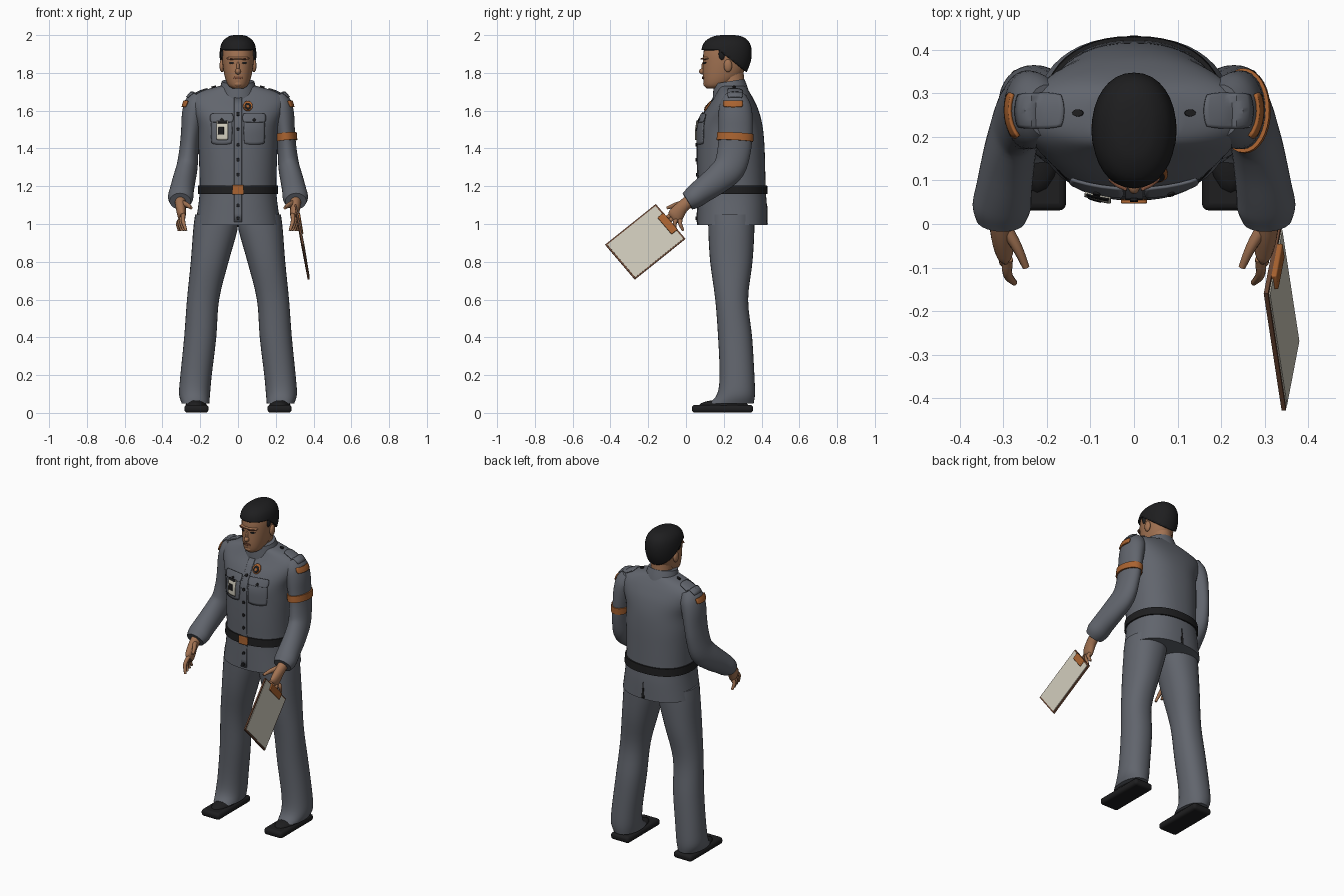
import bpy, bmesh, math
from mathutils import Vector
from mathutils.bvhtree import BVHTree

cube = bpy.data.objects.get("Cube")
if cube:
    bpy.data.objects.remove(cube)


def material(name, rgb):
    m = bpy.data.materials.new(name)
    m.use_nodes = True
    m.diffuse_color = (*rgb, 1)
    m.node_tree.nodes["Principled BSDF"].inputs["Base Color"].default_value = (*rgb, 1)
    return m


CLOTH = material("grey cloth", (0.12, 0.13, 0.153))
SKIN = material("skin", (0.36, 0.17, 0.085))
BLACK = material("black", (0.013, 0.013, 0.014))
ORANGE = material("orange", (0.40, 0.125, 0.03))
BROWN = material("brown board", (0.15, 0.065, 0.035))
PAPER = material("paper", (0.63, 0.6, 0.5))
LIPS = material("lip brown", (0.2, 0.075, 0.04))
made = []


def finish(name, bm, mat, recalc=True):
    if recalc:
        bmesh.ops.recalc_face_normals(bm, faces=bm.faces)
    me = bpy.data.meshes.new(name)
    bm.to_mesh(me)
    bm.free()
    me.materials.append(mat)
    ob = bpy.data.objects.new(name, me)
    bpy.context.collection.objects.link(ob)
    made.append(ob)
    return ob


def smooth_rows(rows, k):
    """Catmull-Rom interpolation of rows of numbers."""
    out = []
    for i in range(len(rows) - 1):
        a, b, c, d = (rows[max(0, min(len(rows) - 1, i + j))] for j in (-1, 0, 1, 2))
        for s in range(k):
            t = s / k
            out.append([0.5 * (2 * q + (r - p) * t + (2 * p - 5 * q + 4 * r - w) * t * t
                               + (3 * q - p - 3 * r + w) * t ** 3) for p, q, r, w in zip(a, b, c, d)])
    return out + [list(rows[-1])]


def loft_mesh(rows, flat=True, n=32, power=2.0, side=1, k=4):
    """Skin elliptical rings; each row is x, y, z, radius a, radius b."""
    rows = smooth_rows(rows, k)
    bm, rings = bmesh.new(), []
    mids = [Vector(r[:3]) for r in rows]
    for i, (x, y, z, a, b) in enumerate(rows):
        t = mids[min(i + 1, len(mids) - 1)] - mids[max(i - 1, 0)]
        t = Vector((0, 0, 1)) if flat else t.normalized()
        u = (Vector((1, 0, 0)) - t * t.x).normalized()
        v = t.cross(u)
        ring = []
        for j in range(n):
            c, s = math.cos(math.tau * j / n), math.sin(math.tau * j / n)
            c, s = (math.copysign(abs(w) ** (2 / power), w) for w in (c, s))
            p = mids[i] + u * a * c + v * b * s
            ring.append(bm.verts.new((p.x * side, p.y, p.z)))
        rings.append(ring)
    for r, q in zip(rings, rings[1:]):
        for j in range(n):
            bm.faces.new((r[j], r[j - 1], q[j - 1], q[j]))
    bm.faces.new(rings[0])
    bm.faces.new(rings[-1][::-1])
    bmesh.ops.recalc_face_normals(bm, faces=bm.faces)
    return bm


def loft(name, rows, mat, **kw):
    return finish(name, loft_mesh(rows, **kw), mat)


def box(name, mid, axes, mat, bevel=0.0):
    """Box from a centre and three half-axis vectors."""
    bm = bmesh.new()
    bmesh.ops.create_cube(bm, size=2)
    for v in bm.verts:
        v.co = Vector(mid) + sum((Vector(a) * c for a, c in zip(axes, v.co)), Vector())
    ob = finish(name, bm, mat)
    if bevel:
        m = ob.modifiers.new("Bevel", "BEVEL")
        m.width, m.segments = bevel, 3
    return ob


def ball(name, mid, size, mat):
    bm = bmesh.new()
    bmesh.ops.create_uvsphere(bm, u_segments=16, v_segments=10, radius=1)
    for v in bm.verts:
        v.co = Vector(mid) + Vector(p * q for p, q in zip(v.co, size))
    return finish(name, bm, mat)


def tree(ob):
    return BVHTree.FromPolygons([v.co for v in ob.data.vertices], [p.vertices for p in ob.data.polygons])


def patch(name, trees, mid, w, h, mat, normal=(0, -1, 0), up=(0, 0, 1), thick=0.006, lift=0.0, rnd=0.25, taper=1.0, n=10):
    """Thin plate draped on a surface; mid is outside the surface, normal faces out."""
    nrm, up, bm, grid = Vector(normal), Vector(up), bmesh.new(), []
    u = up.cross(nrm)
    for i in range(n + 1):
        for j in range(n + 1):
            s, t = 2 * j / n - 1, 2 * i / n - 1
            s, t = (s * (1 - rnd + rnd * math.sqrt(1 - t * t / 2)), t * (1 - rnd + rnd * math.sqrt(1 - s * s / 2)))
            s *= 1 + (taper - 1) * (t + 1) / 2
            p = Vector(mid) + u * s * w / 2 + up * t * h / 2
            hits = [x for x in (tr.ray_cast(p, -nrm) for tr in trees) if x[0]]
            p = min(hits, key=lambda x: x[3])[0] if hits else None
            grid.append(bm.verts.new(p + nrm * lift) if p else None)
    for i in range(n):
        for j in range(n):
            q = i * (n + 1) + j
            corners = [grid[q], grid[q + 1], grid[q + n + 2], grid[q + n + 1]]
            if all(corners):
                bm.faces.new(corners)
    for v in [v for v in bm.verts if not v.link_faces]:
        bm.verts.remove(v)
    ob = finish(name, bm, mat, recalc=False)
    m = ob.modifiers.new("Solidify", "SOLIDIFY")
    m.thickness, m.offset = thick, 1


# Jacket body, belt and collar
jacket = loft("jacket", [
    (0, .245, .995, .226, .186), (0, .245, 1.1, .21, .183), (0, .243, 1.18, .203, .179),
    (0, .24, 1.3, .205, .179), (0, .238, 1.42, .21, .177), (0, .235, 1.52, .215, .17),
    (0, .243, 1.6, .245, .142), (0, .25, 1.66, .255, .108), (0, .25, 1.7, .205, .085),
    (0, .245, 1.73, .1, .07)], CLOTH, power=2.3, n=48)
loft("belt", [(0, .243, 1.158, .213, .189), (0, .243, 1.205, .211, .187)], BLACK, power=2.3, n=48, k=1)
loft("collar", [(0, .24, 1.665, .105, .1), (0, .235, 1.71, .098, .092), (0, .228, 1.755, .086, .082)],
     CLOTH, flat=False)

# Arms, legs, hands and shoes, both sides
ARM = [(.2, .26, 1.675, .05, .06), (.222, .26, 1.63, .063, .083), (.238, .262, 1.57, .06, .09),
       (.25, .262, 1.48, .052, .09), (.26, .255, 1.39, .051, .088), (.27, .23, 1.3, .056, .085),
       (.285, .165, 1.235, .06, .076), (.298, .085, 1.175, .064, .066), (.304, .04, 1.14, .067, .06),
       (.306, .008, 1.12, .056, .05)]
LEG = [(.115, .24, 1.05, .112, .12), (.12, .24, .97, .117, .122), (.15, .24, .8, .1, .112),
       (.185, .242, .6, .085, .087), (.2, .26, .4, .085, .09), (.222, .27, .2, .083, .092),
       (.23, .265, .1, .082, .1), (.225, .24, .05, .073, .118)]
PALM = [(.305, .03, 1.13, .03, .032), (.303, -.02, 1.09, .027, .034), (.298, -.055, 1.045, .022, .042),
        (.295, -.07, 1.03, .014, .035)]
arms = []
for side, word in ((1, "left"), (-1, "right")):
    arms.append(loft(word + "_sleeve", ARM, CLOTH, flat=False, side=side))
    loft(word + "_trouser_leg", LEG, CLOTH, side=side, power=2.2)
    loft(word + "_palm", PALM, SKIN, flat=False, side=side, n=16)
    for i in range(4):
        f = i / 3
        root = Vector((.29, -.08, 1.05)).lerp(Vector((.307, -.03, 1.02)), f)
        tip = Vector((.275, -.135, .965)).lerp(Vector((.312, -.015, .965)), f)
        bend = (root + tip) / 2 + Vector((.008, -.008, .008))
        loft(f"{word}_finger_{i + 1}", [(*root, .012, .012), (*bend, .011, .011), (*tip, .007, .007)],
             SKIN, flat=False, side=side, n=10)
    loft(word + "_thumb", [(.295, -.01, 1.11, .016, .018), (.268, -.055, 1.1, .012, .014),
                           (.248, -.1, 1.085, .008, .008)], SKIN, flat=False, side=side, n=10)
    box(word + "_shoe", (.22 * side, .193, .022), ((.064, 0, 0), (0, .162, 0), (0, 0, .021)), BLACK, .016)
    ball(word + "_shoe_instep", (.222 * side, .2, .04), (.056, .13, .03), BLACK)
body = [tree(o) for o in [jacket] + arms]
front = body[:1]

# Armband on the left sleeve
loft("armband", [(.251, .261, 1.48, .06, .097), (.2545, .259, 1.44, .06, .097)], ORANGE, flat=False, k=1)

# Shoulder straps, strap buttons and sleeve patches
for side, word in ((1, "left"), (-1, "right")):
    patch(word + "_shoulder_strap", body, (.215 * side, .26, 2), .11, .08, CLOTH, (0, 0, 1), (0, 1, 0), rnd=.4)
    patch(word + "_strap_button", body, (.128 * side, .255, 2), .024, .016, BLACK, (0, 0, 1), (0, 1, 0), .008, rnd=1)
    patch(word + "_sleeve_patch", body, (.6 * side, .25, 1.635), .1, .034, ORANGE, (side, 0, 0), thick=.008, rnd=.3)

# Front placket, buckle, buttons, pockets and back vent
patch("placket", front, (0, -1, 1.34), .04, .66, CLOTH, thick=.004, rnd=0, n=14)
patch("buckle", front, (0, -1, 1.181), .06, .05, ORANGE, lift=.009, thick=.008, rnd=.1)
for i, z in enumerate((1.03, 1.1, 1.26, 1.34, 1.42, 1.5, 1.58)):
    patch(f"button_{i + 1}", front, (0, -1, z), .018, .018, BLACK, lift=.004, rnd=1, n=6)
for side, word in ((1, "left"), (-1, "right")):
    x = .085 * side
    patch(word + "_pocket", front, (x, -1, 1.495), .11, .15, CLOTH, thick=.007, rnd=.3)
    patch(word + "_pocket_flap", front, (x, -1, 1.56), .122, .046, CLOTH, lift=.006, thick=.007, rnd=.3)
    patch(word + "_pocket_button", front, (x, -1, 1.55), .016, .016, BLACK, lift=.012, rnd=1, n=6)
patch("back_vent", front, (0, 1, 1.05), .02, .1, BLACK, (0, 1, 0), thick=.002, rnd=0, taper=.1)

# Name card and rosette
patch("name_card", front, (-.083, -1, 1.495), .06, .1, PAPER, lift=.014, thick=.004, rnd=.1)
patch("name_card_photo", front, (-.09, -1, 1.493), .03, .038, BLACK, lift=.018, thick=.002, rnd=0)
patch("name_card_clip", front, (-.083, -1, 1.54), .05, .014, BLACK, lift=.018, thick=.003, rnd=0)
patch("rosette", front, (.052, -1, 1.622), .05, .05, ORANGE, thick=.008, rnd=1)
patch("rosette_rim", front, (.052, -1, 1.622), .036, .036, BLACK, lift=.008, thick=.003, rnd=1)
patch("rosette_centre", front, (.052, -1, 1.622), .016, .016, ORANGE, lift=.011, thick=.003, rnd=1)

# Head and neck
HEAD = [(0, .15, 1.718, .03, .04), (0, .163, 1.735, .052, .066), (0, .19, 1.78, .07, .1),
        (0, .208, 1.85, .082, .118), (0, .214, 1.91, .084, .121), (0, .216, 1.955, .073, .108),
        (0, .22, 1.98, .046, .073), (0, .22, 1.988, .015, .025)]
head = loft("head", HEAD, SKIN, power=2.15)
loft("neck", [(0, .25, 1.68, .068, .072), (0, .24, 1.76, .062, .068), (0, .235, 1.82, .06, .07)], SKIN)
ball("nose", (0, .091, 1.808), (.015, .022, .017), SKIN)
ball("nose_bridge", (0, .096, 1.83), (.009, .015, .032), SKIN)
ball("brow", (0, .113, 1.877), (.06, .028, .012), SKIN)
ball("chin", (0, .113, 1.742), (.026, .022, .018), SKIN)
face = [tree(head)]
patch("mouth", face, (0, -1, 1.775), .046, .013, LIPS, rnd=.9, thick=.005)
for side, word in ((1, "left"), (-1, "right")):
    ball(word + "_ear", (.085 * side, .222, 1.838), (.013, .022, .034), SKIN)
    patch(word + "_eye", face, (.033 * side, -1, 1.853), .026, .01, BLACK, rnd=1, thick=.003)
    patch(word + "_eyebrow", face, (.034 * side, -1, 1.874), .038, .007, LIPS, rnd=.6, thick=.009, lift=.007)

# Hair: swollen copy of the head, trimmed along the hairline
bm = loft_mesh(HEAD, power=2.15, k=6)
bm.normal_update()
for v in bm.verts:
    v.co += v.normal * .013
LINE, BEND, SLOPE = 1.922, .17, .78
for no, co in (((0, 0, 1), (0, 0, LINE)), ((0, SLOPE, 1), (0, BEND, LINE))):
    bmesh.ops.bisect_plane(bm, geom=bm.verts[:] + bm.edges[:] + bm.faces[:], plane_co=co, plane_no=no)
low = [f for f in bm.faces if f.calc_center_median().z
       < LINE - max(0, f.calc_center_median().y - BEND) * SLOPE]
bmesh.ops.delete(bm, geom=low, context="FACES")
hair = finish("hair", bm, BLACK)
m = hair.modifiers.new("Solidify", "SOLIDIFY")
m.thickness, m.offset = .014, -1
for side, word in ((1, "left"), (-1, "right")):
    ball(word + "_sideburn", (.081 * side, .19, 1.9), (.012, .017, .032), BLACK)

# Clipboard held in the left hand
corner, across, along = Vector((.303, -.16, 1.105)), Vector((.03, .157, -.184)), Vector((.041, -.268, -.215))
out = along.cross(across).normalized()
out *= 1 if out.x > 0 else -1
mid = corner + across / 2 + along / 2
box("clipboard", mid, (across / 2, along / 2, out * .005), BROWN)
box("clipboard_paper", mid + out * .006, (across * .47, along * .475, out * .002), PAPER)
box("clipboard_clip", corner + across / 2 + along * .06 + out * .009,
    (across * .24, along * .06, out * .008), ORANGE, .004)

# Smooth shading with sharp edges kept
bpy.ops.object.select_all(action="DESELECT")
for ob in made:
    ob.select_set(True)
bpy.context.view_layer.objects.active = made[0]
bpy.ops.object.shade_smooth_by_angle(angle=math.radians(40))
